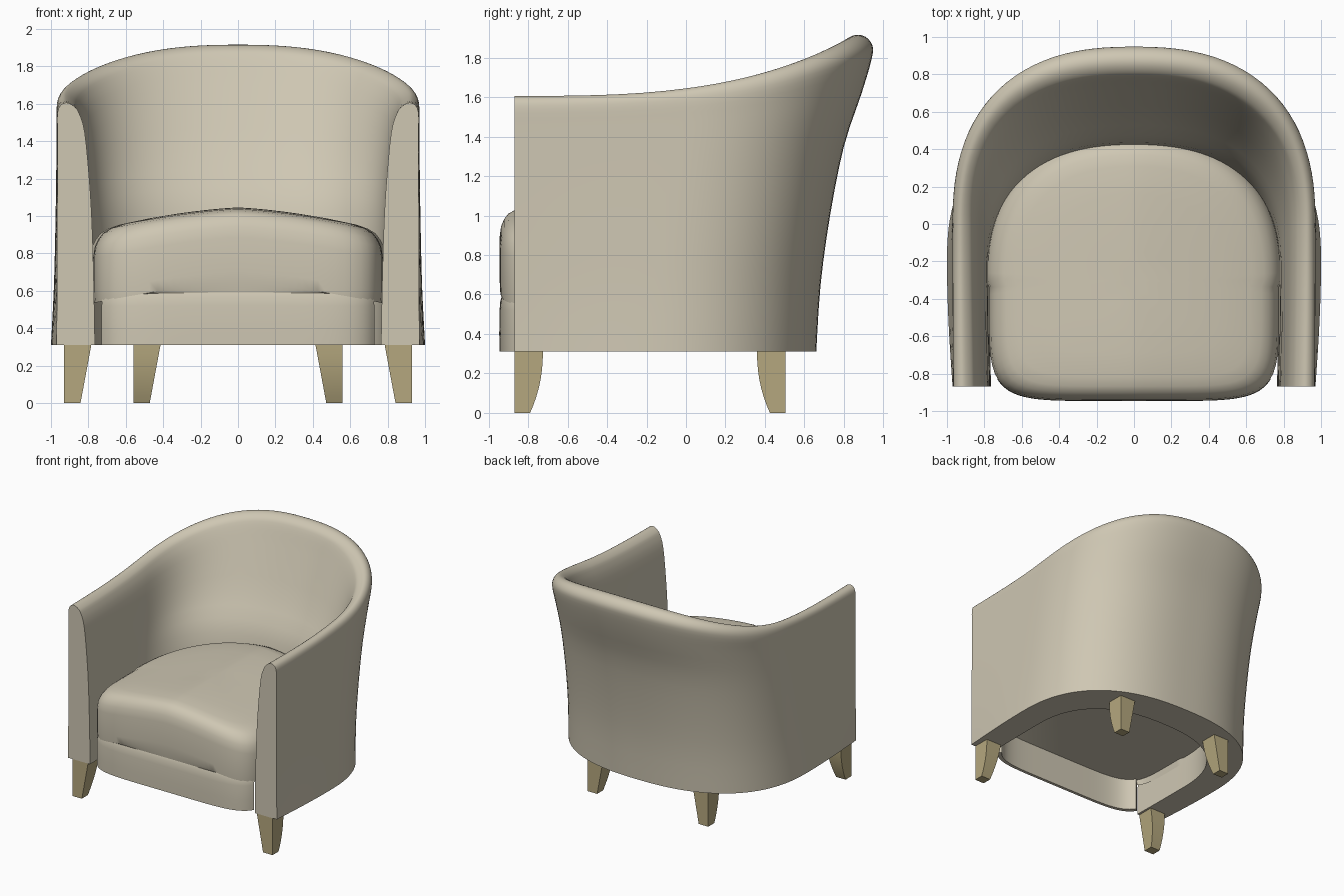
import bpy, bmesh, math

if "Cube" in bpy.data.objects:
    bpy.data.objects.remove(bpy.data.objects["Cube"])


def make_material(name, color):
    mat = bpy.data.materials.new(name)
    mat.use_nodes = True
    mat.diffuse_color = color
    mat.node_tree.nodes["Principled BSDF"].inputs["Base Color"].default_value = color
    return mat


fabric = make_material("beige fabric", (0.62, 0.57, 0.45, 1))
wood = make_material("olive wood", (0.46, 0.39, 0.21, 1))


def finish(name, bm, mat, angle=40):
    bmesh.ops.recalc_face_normals(bm, faces=bm.faces)
    mesh = bpy.data.meshes.new(name)
    bm.to_mesh(mesh)
    bm.free()
    mesh.materials.append(mat)
    obj = bpy.data.objects.new(name, mesh)
    bpy.context.collection.objects.link(obj)
    bpy.ops.object.select_all(action="DESELECT")
    obj.select_set(True)
    bpy.context.view_layer.objects.active = obj
    bpy.ops.object.shade_smooth_by_angle(angle=math.radians(angle))
    return obj


def loft(name, sections, mat, angle=40):
    """Join closed cross-sections in order and cap both ends."""
    bm = bmesh.new()
    loops = [[bm.verts.new(p) for p in sec] for sec in sections]
    n = len(loops[0])
    for a, b in zip(loops, loops[1:]):
        for i in range(n):
            j = (i + 1) % n
            bm.faces.new((a[i], a[j], b[j], b[i]))
    bm.faces.new(loops[0])
    bm.faces.new(loops[-1])
    return finish(name, bm, mat, angle)


def oval(a, b, n, phi):
    """Point on a superellipse at a polar angle."""
    c, s = math.cos(phi), math.sin(phi)
    r = (abs(c / a) ** n + abs(s / b) ** n) ** (-1 / n)
    return r * c, r * s


def refine(rows, steps):
    """Catmull-Rom interpolation of profile rows."""
    out = []
    for i in range(len(rows) - 1):
        p0, p1, p2, p3 = (rows[min(max(i + k, 0), len(rows) - 1)] for k in (-1, 0, 1, 2))
        for s in range(steps):
            t = s / steps
            out.append([0.5 * (2 * b + (c - a) * t + (2 * a - 5 * b + 4 * c - d) * t * t
                               + (3 * b - a - 3 * c + d) * t ** 3)
                        for a, b, c, d in zip(p0, p1, p2, p3)])
    return out + [list(rows[-1])]


# Wraparound shell: front x, side x, arm z, back y, back z, curve centre y
FRONT = -0.87
profile = refine([
    (.970, 1.00, .31, .66, .31, -.20),
    (.968, .985, .60, .682, .65, -.17),
    (.967, .977, .90, .73, 1.0, -.13),
    (.966, .972, 1.2, .80, 1.35, -.08),
    (.966, .970, 1.45, .89, 1.62, -.03),
    (.966, .970, 1.54, .94, 1.79, 0),
    (.957, .963, 1.58, .945, 1.86, 0),
    (.937, .945, 1.60, .91, 1.905, 0),
    (.910, .920, 1.605, .86, 1.915, 0),
    (.875, .885, 1.585, .81, 1.89, 0),
    (.850, .860, 1.55, .78, 1.84, 0),
    (.820, .830, 1.45, .725, 1.7, -.03),
    (.795, .800, 1.2, .58, 1.35, -.12),
    (.780, .785, .95, .435, 1.05, -.22),
    (.770, .775, .60, .39, .60, -.30),
    (.765, .770, .31, .37, .31, -.30),
], 3)
STRAIGHT, CURVE = 8, 56


def shell_xy(row, i):
    xf, a, _, yb, _, cy = row
    k = min(i, 2 * STRAIGHT + CURVE - i)
    if k < STRAIGHT:
        t = k / STRAIGHT
        side = 1 if i < STRAIGHT else -1
        return side * (xf + (a - xf) * math.sin(t * math.pi / 2)), FRONT + (cy - FRONT) * t
    x, y = oval(a, yb - cy, 2.45, math.pi * (i - STRAIGHT) / CURVE)
    return x, y + cy


rim = max(profile, key=lambda r: r[4])
sections = []
for i in range(2 * STRAIGHT + CURVE + 1):
    w = max(0, (shell_xy(rim, i)[1] - FRONT) / (rim[3] - FRONT)) ** 3
    sections.append([(*shell_xy(r, i), r[2] + (r[4] - r[2]) * w) for r in profile])
loft("shell_arms_and_back", sections, fabric)


# Seat cushion outline: flat rounded front, rounder back
SEAT_Y = -0.3


def seat_outline(phi):
    if math.sin(phi) < 0:
        return oval(.775, .645, 6, phi)
    return oval(.79, .76, 2.4, phi)


def crown(x):
    return 1.045 - .11 * min(1, abs(x) / .77) ** 1.4


SEGS = 128
bm = bmesh.new()
rings = []
# scale of outline, drop below the crown
for s, drop in [(.2, 0), (.4, 0), (.6, .002), (.8, .008), (.88, .018), (.93, .035),
                (.965, .065), (.988, .10), (1, .16), (1, .34), (.995, .40)]:
    ring = []
    for i in range(SEGS):
        x, y = seat_outline(2 * math.pi * i / SEGS)
        ring.append(bm.verts.new((x * s, y * s + SEAT_Y, crown(x * s) - drop)))
    rings.append(ring)
rings.append([bm.verts.new((v.co.x * .985, (v.co.y - SEAT_Y) * .985 + SEAT_Y, .585))
              for v in rings[-1]])
for a, b in zip(rings, rings[1:]):
    for i in range(SEGS):
        j = (i + 1) % SEGS
        bm.faces.new((a[i], a[j], b[j], b[i]))
top = bm.verts.new((0, SEAT_Y, crown(0)))
for i in range(SEGS):
    bm.faces.new((top, rings[0][i], rings[0][(i + 1) % SEGS]))
bm.faces.new(rings[-1])
finish("seat_cushion", bm, fabric)

# Front rail under the cushion
sections = []
for i in range(61):
    x, y = seat_outline(math.pi * (1.2 + .6 * i / 60))
    sections.append([(x * s, y * s + SEAT_Y, z) for s, z in
                     [(1, .31), (1.002, .4), (1, .52), (.993, .57), (.98, .592),
                      (.96, .592), (.96, .31)]])
loft("front_rail", sections, fabric)


# Tapered legs, curved on the face toward the opposite pair
def leg(name, side, x_out, y_out, toward):
    secs = []
    for t in [0, .12, .25, .4, .55, .7, .85, 1]:
        x0, x1 = side * x_out, side * (x_out - .088 - .058 * t)
        y0 = y_out
        y1 = y_out + toward * (.145 - .065 * (1 - t) ** 2.2)
        z = .312 * t
        secs.append([(x0, y0, z), (x1, y0, z), (x1, y1, z), (x0, y1, z)])
    loft(name, secs, wood, 30)


for side, label in ((1, "left"), (-1, "right")):
    leg("front_leg_" + label, side, .93, -.87, 1)
    leg("back_leg_" + label, side, .56, .505, -1)
